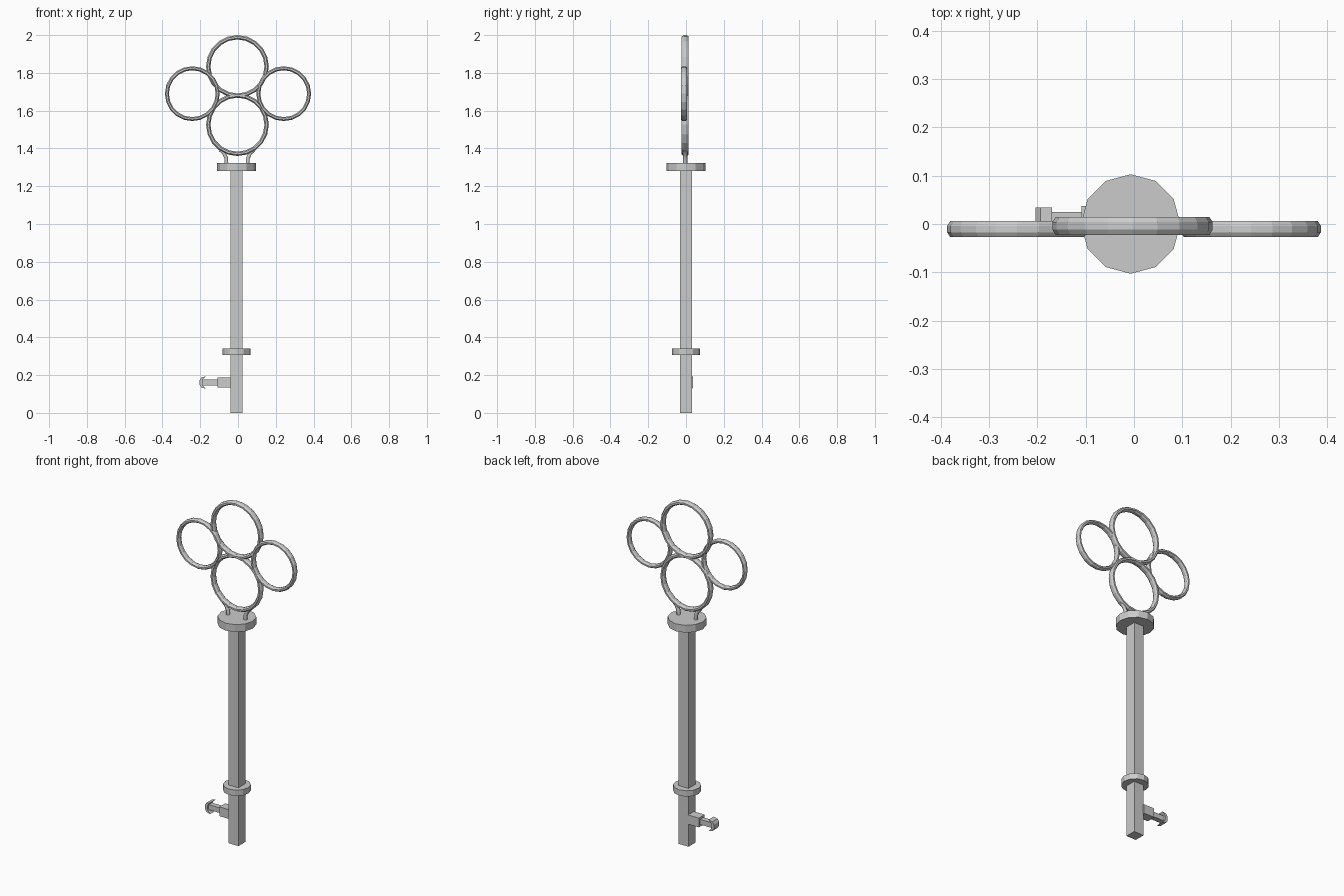
import bpy, bmesh
from math import sin, cos, pi

if "Cube" in bpy.data.objects:
    bpy.data.objects.remove(bpy.data.objects["Cube"])

CX = -0.007  # shaft axis


def finish(name, bm):
    bmesh.ops.recalc_face_normals(bm, faces=bm.faces)
    me = bpy.data.meshes.new(name)
    bm.to_mesh(me)
    bm.free()
    ob = bpy.data.objects.new(name, me)
    bpy.context.collection.objects.link(ob)
    return ob


def box(name, x0, x1, y0, y1, z0, z1):
    bm = bmesh.new()
    bmesh.ops.create_cube(bm, size=1)
    for v in bm.verts:
        v.co = ((x0 + x1) / 2 + v.co.x * (x1 - x0),
                (y0 + y1) / 2 + v.co.y * (y1 - y0),
                (z0 + z1) / 2 + v.co.z * (z1 - z0))
    return finish(name, bm)


def disc(name, r, z0, z1):
    bpy.ops.mesh.primitive_cylinder_add(vertices=12, radius=r, depth=z1 - z0,
                                        location=(CX, 0, (z0 + z1) / 2))
    bpy.context.object.name = name


def ring(name, x, y, z, outer, half_w, half_d, n=20, m=8):
    # ring standing in the xz plane with a deep oval cross-section
    bm = bmesh.new()
    rows = []
    for i in range(n):
        a = 2 * pi * i / n
        row = []
        for j in range(m):
            b = 2 * pi * (j + 0.5) / m
            k = 1 / cos(pi / m)
            r = outer - half_w + half_w * k * cos(b)
            row.append(bm.verts.new((x + r * cos(a), y + half_d * k * sin(b), z + r * sin(a))))
        rows.append(row)
    for i in range(n):
        p, q = rows[i], rows[(i + 1) % n]
        for j in range(m):
            bm.faces.new((p[j], p[(j + 1) % m], q[(j + 1) % m], q[j]))
    return finish(name, bm)


# shaft and collars
box("shaft", CX - 0.032, CX + 0.032, -0.032, 0.032, 0, 1.29)
disc("top_collar", 0.103, 1.28, 1.323)
disc("lower_collar", 0.074, 0.307, 0.341)

# bow: four rings
ring("top_ring", -0.003, -0.004, 1.834, 0.166, 0.0115, 0.0185)
ring("bottom_ring", -0.003, -0.004, 1.526, 0.166, 0.0115, 0.0185)
for side, name in ((-1, "left_ring"), (1, "right_ring")):
    ring(name, side * 0.242, -0.0105, 1.69, 0.145, 0.0105, 0.0165)

# curved legs joining the bow to the top collar
for side, name in ((-1, "left_leg"), (1, "right_leg")):
    cu = bpy.data.curves.new(name, 'CURVE')
    cu.dimensions = '3D'
    cu.bevel_depth = 0.011
    cu.bevel_resolution = 1
    cu.use_fill_caps = True
    sp = cu.splines.new('POLY')
    pts = [(0.088, 1.392), (0.07, 1.375), (0.058, 1.35), (0.055, 1.31)]
    sp.points.add(len(pts) - 1)
    for p, (x, z) in zip(sp.points, pts):
        p.co = (-0.005 + side * x, -0.004, z, 1)
    bpy.context.collection.objects.link(bpy.data.objects.new(name, cu))

# bit: block, stem and hooked tip
BY, BZ = 0.01, 0.161
box("bit_block", -0.109, CX - 0.03, BY - 0.027, BY + 0.027, BZ - 0.027, BZ + 0.027)
box("bit_stem", -0.192, -0.105, BY - 0.015, BY + 0.015, BZ - 0.015, BZ + 0.015)
half = [(-0.204, 0.012), (-0.194, 0.027), (-0.17, 0.033), (-0.183, 0.02), (-0.188, 0.01)]
profile = half + [(x, -z) for x, z in reversed(half)]
bm = bmesh.new()
f = bm.faces.new([bm.verts.new((x, BY - 0.024, BZ + z)) for x, z in profile])
ext = bmesh.ops.extrude_face_region(bm, geom=[f])
for v in ext["geom"]:
    if isinstance(v, bmesh.types.BMVert):
        v.co.y += 0.048
finish("bit_tip", bm)
